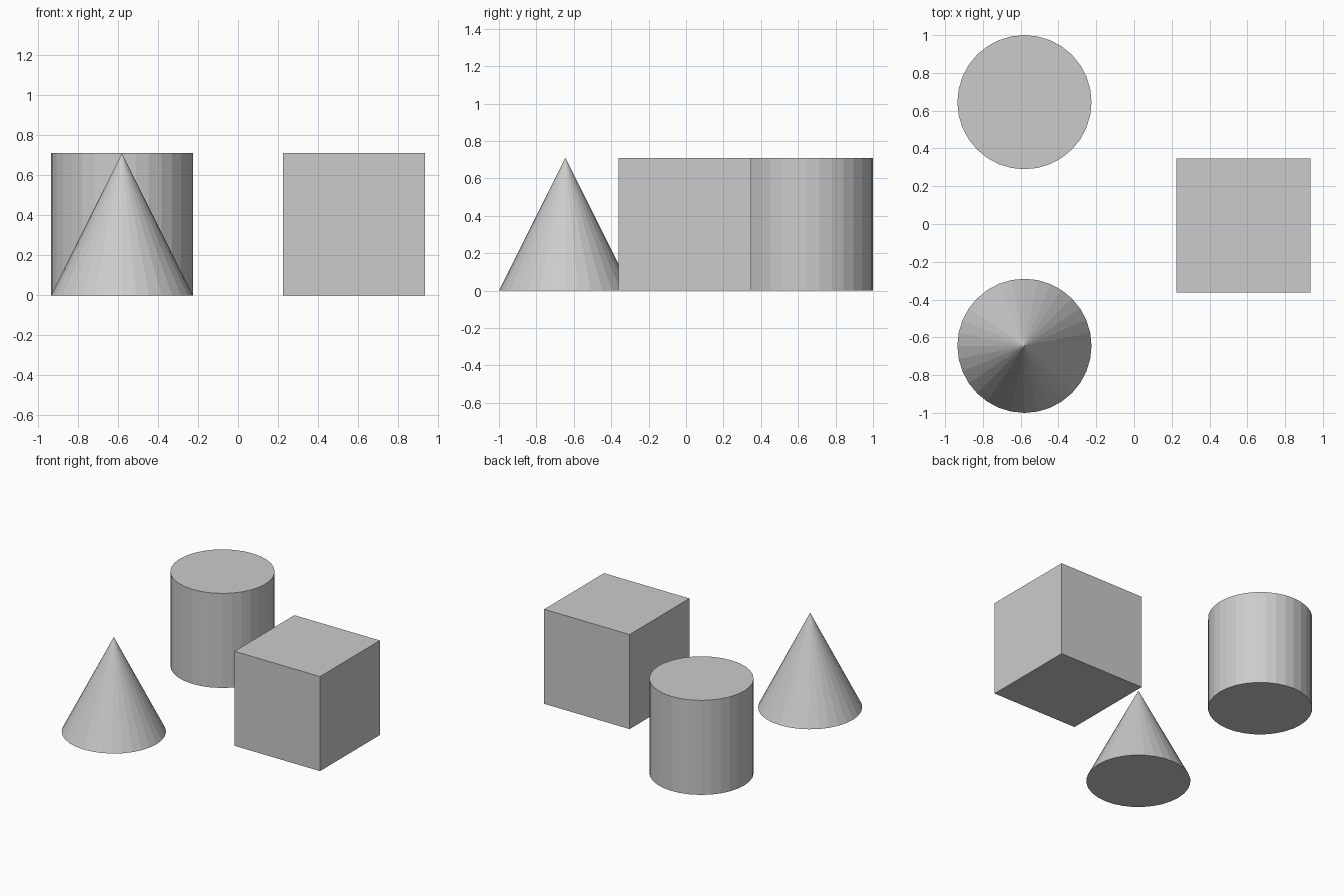
import bpy

if "Cube" in bpy.data.objects:
    bpy.data.objects.remove(bpy.data.objects["Cube"])

SIZE = 0.71          # shared width and height of the three solids
R, H = SIZE / 2, SIZE / 2

# Cube on the right
bpy.ops.mesh.primitive_cube_add(size=SIZE, location=(0.58, -0.007, H))
bpy.context.object.name = "cube"

# Flat-shaded 32-sided cylinder at the back left
bpy.ops.mesh.primitive_cylinder_add(vertices=32, radius=R, depth=SIZE, location=(-0.58, 0.645, H))
bpy.context.object.name = "cylinder"

# Flat-shaded 32-sided cone at the front left
bpy.ops.mesh.primitive_cone_add(vertices=32, radius1=R, radius2=0, depth=SIZE, location=(-0.58, -0.645, H))
bpy.context.object.name = "cone"
